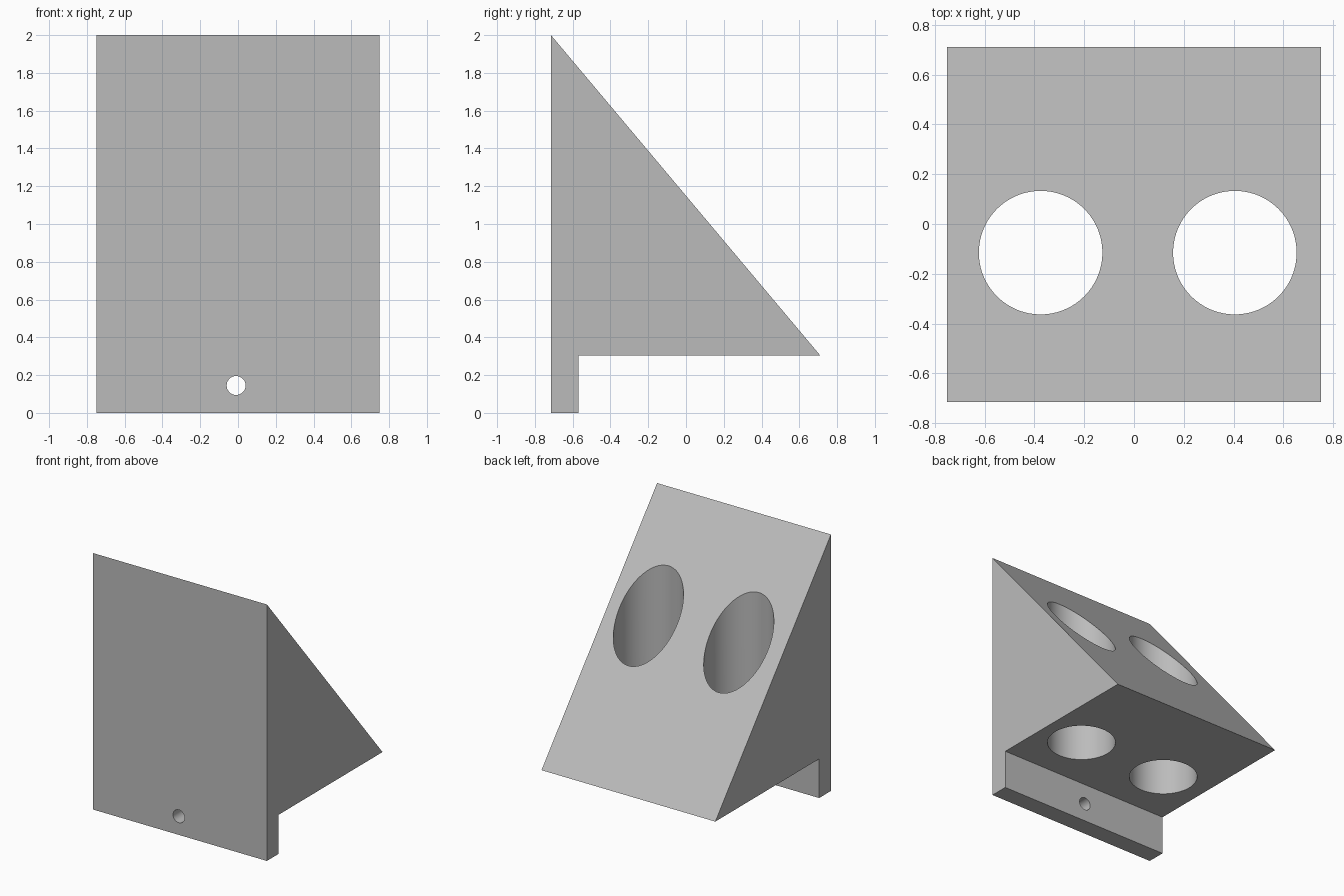
import bpy
import bmesh
import math

cube = bpy.data.objects.get("Cube")
if cube:
    bpy.data.objects.remove(cube, do_unlink=True)

grey = bpy.data.materials.new("plain grey")
grey.use_nodes = True
colour = (0.5, 0.5, 0.5, 1)
grey.diffuse_color = colour
grey.node_tree.nodes["Principled BSDF"].inputs["Base Color"].default_value = colour

WIDTH = 1.5


def extruded_profile(name, points, width):
    """Extrude a (y, z) outline along x, centred on x = 0."""
    bm = bmesh.new()
    face = bm.faces.new([bm.verts.new((-width / 2, y, z)) for y, z in points])
    result = bmesh.ops.extrude_face_region(bm, geom=[face])
    verts = [v for v in result["geom"] if isinstance(v, bmesh.types.BMVert)]
    bmesh.ops.translate(bm, verts=verts, vec=(width, 0, 0))
    bmesh.ops.recalc_face_normals(bm, faces=bm.faces)
    mesh = bpy.data.meshes.new(name)
    bm.to_mesh(mesh)
    bm.free()
    mesh.materials.append(grey)
    obj = bpy.data.objects.new(name, mesh)
    bpy.context.collection.objects.link(obj)
    return obj


def drill(obj, centre, radius, depth, rotation=(0, 0, 0)):
    """Cut a round hole through the object and discard the cutter."""
    bpy.ops.mesh.primitive_cylinder_add(
        vertices=96, radius=radius, depth=depth, location=centre, rotation=rotation)
    cutter = bpy.context.object
    cutter.name = "hole_cutter"
    cutter.hide_render = True
    cutter.data.materials.append(grey)
    mod = obj.modifiers.new("hole", "BOOLEAN")
    mod.operation = "DIFFERENCE"
    mod.solver = "EXACT"
    mod.object = cutter
    bpy.ops.object.select_all(action="DESELECT")
    bpy.context.view_layer.objects.active = obj
    obj.select_set(True)
    bpy.ops.object.modifier_apply(modifier=mod.name)
    bpy.data.objects.remove(cutter, do_unlink=True)


# Wedge body with the mounting lip below its front
holder = extruded_profile("wedge_holder", [
    (-0.715, 0), (-0.57, 0), (-0.57, 0.305), (0.71, 0.305), (-0.715, 2)], WIDTH)

# Two large vertical holes through the slope
for x in (-0.375, 0.405):
    drill(holder, (x, -0.115, 1), 0.248, 4)

# Small screw hole through the lip
drill(holder, (-0.01, -0.64, 0.145), 0.05, 0.5, (math.pi / 2, 0, 0))

bpy.ops.object.shade_smooth_by_angle(angle=math.radians(30))
